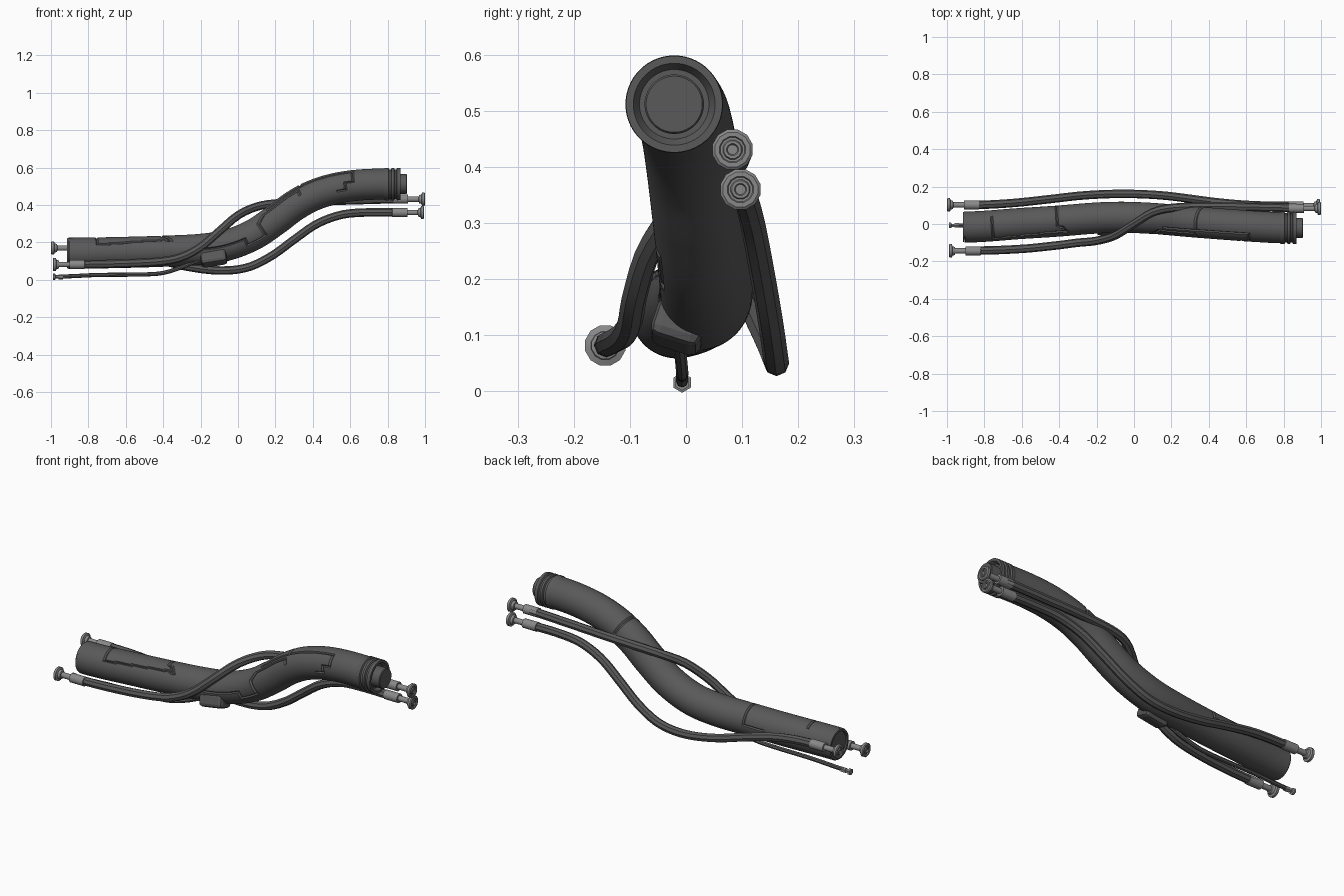
import bpy, bmesh, math
from mathutils import Vector

if "Cube" in bpy.data.objects:
    bpy.data.objects.remove(bpy.data.objects["Cube"])

def material(name, g):
    m = bpy.data.materials.new(name)
    m.diffuse_color = (g, g, g, 1)
    m.use_nodes = True
    m.node_tree.nodes["Principled BSDF"].inputs["Base Color"].default_value = m.diffuse_color
    return m

DARK, METAL = material("dark_rubber", 0.1), material("grey_metal", 0.25)

def make(name, rings, mat, angle=32, cap=True):
    """Skin a list of rings (each a list of points) into one object."""
    bm = bmesh.new()
    vs = [[bm.verts.new(p) for p in r] for r in rings]
    n = len(rings[0])
    for a, b in zip(vs, vs[1:]):
        for i in range(n):
            j = (i + 1) % n
            bm.faces.new((a[i], a[j], b[j], b[i]))
    if cap:
        bm.faces.new(vs[0][::-1])
        bm.faces.new(vs[-1])
    bmesh.ops.recalc_face_normals(bm, faces=bm.faces)
    me = bpy.data.meshes.new(name)
    bm.to_mesh(me)
    bm.free()
    me.materials.append(mat)
    ob = bpy.data.objects.new(name, me)
    bpy.context.collection.objects.link(ob)
    bpy.ops.object.select_all(action='DESELECT')
    ob.select_set(True)
    bpy.context.view_layer.objects.active = ob
    bpy.ops.object.shade_smooth_by_angle(angle=math.radians(angle))
    return ob

def spline(pts, steps):
    """Sample a smooth path with x as the parameter."""
    P = [Vector(p) for p in pts]
    n = len(P)
    T = []
    for i in range(n):
        if i in (0, n - 1):
            T.append(Vector((1, 0, 0)))
        else:
            d = P[i + 1] - P[i - 1]
            T.append(d / d.x)
    out, k = [], 0
    for s in range(steps + 1):
        x = P[0].x + (P[-1].x - P[0].x) * s / steps
        while k < n - 2 and x > P[k + 1].x:
            k += 1
        h = P[k + 1].x - P[k].x
        t = (x - P[k].x) / h
        out.append(P[k] * (2*t**3 - 3*t*t + 1) + T[k] * h * (t**3 - 2*t*t + t)
                   + P[k + 1] * (3*t*t - 2*t**3) + T[k + 1] * h * (t**3 - t*t))
    return out

def sweep(path, sides, radius):
    """Rings along a path; angle 0 faces the front, 90 faces up."""
    rings = []
    for i, p in enumerate(path):
        t = (path[min(i + 1, len(path) - 1)] - path[max(i - 1, 0)]).normalized()
        f = Vector((0, -1, 0))
        f = (f - t * f.dot(t)).normalized()
        u = f.cross(t)
        if u.z < 0:
            u = -u
        ring = []
        for j in range(sides):
            a = 2 * math.pi * j / sides
            ring.append(p + (f * math.cos(a) + u * math.sin(a)) * radius(i, j))
        rings.append(ring)
    return rings

def lathe(name, profile, origin, direction, sides, mat):
    """Revolve (distance, radius) points around an x-parallel axis."""
    ox, oy, oz = origin
    rings = [[(ox + direction * d,
               oy + r * math.cos(2 * math.pi * (k + .5) / sides),
               oz + r * math.sin(2 * math.pi * (k + .5) / sides)) for k in range(sides)]
             for d, r in profile]
    return make(name, rings, mat)

# main hose with engraved panel seams
STEPS, SIDES = 240, 96
X0, X1 = -0.905, 0.80
hose = spline([(X0, -.016, .142), (-.6, .003, .147), (-.4, .016, .153), (-.2, .032, .163),
               (-.06, .036, .185), (.08, .031, .24), (.2, .022, .32), (.3, .013, .395),
               (.4, .005, .45), (.52, -.004, .488), (.65, -.013, .507), (X1, -.02, .512)], STEPS)
seams = [[(-.755, 125), (-.755, 33), (-.39, 48), (-.36, 40), (-.38, 62), (-.41, 75), (-.41, 175), (-.52, 175)],
         [(-.17, 0), (.04, 0), (.04, -28), (.13, -28), (.13, 22), (.17, 45), (.35, 45), (.35, 28)],
         [(.20, 60), (.62, 60), (.62, 15), (.58, 15), (.58, -12), (.54, -12)],
         [(.37, 60), (.37, 175)]]
grooved = set()
for line in seams:
    for (xa, aa), (xb, ab) in zip(line, line[1:]):
        for s in range(161):
            t = s / 160
            i = round(((xa + (xb - xa) * t) - X0) / (X1 - X0) * STEPS)
            j = round((aa + (ab - aa) * t) / 360 * SIDES) % SIDES
            grooved.add((i, j))
rings = sweep(hose, SIDES, lambda i, j: .076 if (i, j) in grooved else .083)
make("main_hose", rings, DARK, cap=False)

# recessed socket at the left end, ridged coupling and plug at the right end
lathe("hose_socket", [(0, .083), (-.008, .080), (-.008, .068), (.035, .062), (.035, .045), (.01, .045), (.01, .001)],
      (X0, -.016, .142), 1, 48, DARK)
lathe("hose_coupling",
      [(-.02, .083), (-.012, .087), (.004, .087), (.008, .079), (.018, .079), (.022, .087), (.034, .087),
       (.038, .079), (.046, .079), (.05, .087), (.068, .086), (.068, .073), (.05, .062), (.05, .053),
       (.1, .053), (.104, .05), (.104, .001)],
      (X1, -.021, .512), 1, 48, DARK)

# side cables
front_cable = [(-.86, -.142, .083), (-.6, -.133, .088), (-.4, -.113, .1), (-.3, -.1, .122), (-.2, -.09, .175),
               (-.1, -.062, .26), (0, 0, .345), (.1, .062, .391), (.2, .086, .408), (.4, .094, .418),
               (.65, .09, .426), (.87, .086, .431)]
back_cable = [(-.86, .102, .17), (-.65, .112, .158), (-.45, .133, .115), (-.28, .152, .072), (-.1, .161, .05),
              (.05, .159, .066), (.18, .15, .128), (.3, .135, .215), (.42, .119, .298), (.55, .106, .347),
              (.68, .099, .36), (.87, .097, .36)]
for name, pts in (("front_cable", front_cable), ("back_cable", back_cable)):
    make(name, sweep(spline(pts, 56), 8, lambda i, j: .0225), DARK)

# plugs on the four cable ends
plug = [(.005, .001), (.005, .009), (0, .011), (0, .016), (.005, .018), (.005, .022), (0, .024), (0, .032),
        (.004, .037), (.016, .037), (.02, .026), (.032, .022), (.034, .015), (.09, .015), (.09, .025),
        (.17, .025), (.172, .02)]
for name, o, d in (("plug_front_left", (-.99, -.144, .082), 1), ("plug_back_left", (-1, .102, .17), 1),
                   ("plug_upper_right", (1, .083, .431), -1), ("plug_lower_right", (.995, .097, .36), -1)):
    lathe(name, plug, o, d, 12, METAL)

# thin lower cable with its tip
thin = [(-.95, -.007, .018), (-.75, -.007, .026), (-.5, -.007, .029), (-.4, -.007, .037), (-.3, -.01, .067),
        (-.22, -.014, .1), (-.13, -.015, .12)]
make("thin_cable", sweep(spline(thin, 30), 8, lambda i, j: .011), DARK)
lathe("thin_cable_tip", [(.003, .001), (.003, .008), (0, .01), (0, .018), (.012, .018), (.015, .009),
                         (.03, .009), (.03, .014), (.055, .014), (.055, .01)], (-.99, -.007, .0158), 1, 6, METAL)

# junction box under the hose
bpy.ops.mesh.primitive_cube_add(size=1, location=(-.13, -.012, .117), rotation=(math.radians(-18), math.radians(-9), 0))
box = bpy.context.object
box.name = "junction_box"
box.scale = (.14, .092, .075)
bpy.ops.object.transform_apply(location=False, rotation=False, scale=True)
bevel = box.modifiers.new("bevel", 'BEVEL')
bevel.width = .018
bevel.segments = 2
box.data.materials.append(DARK)
